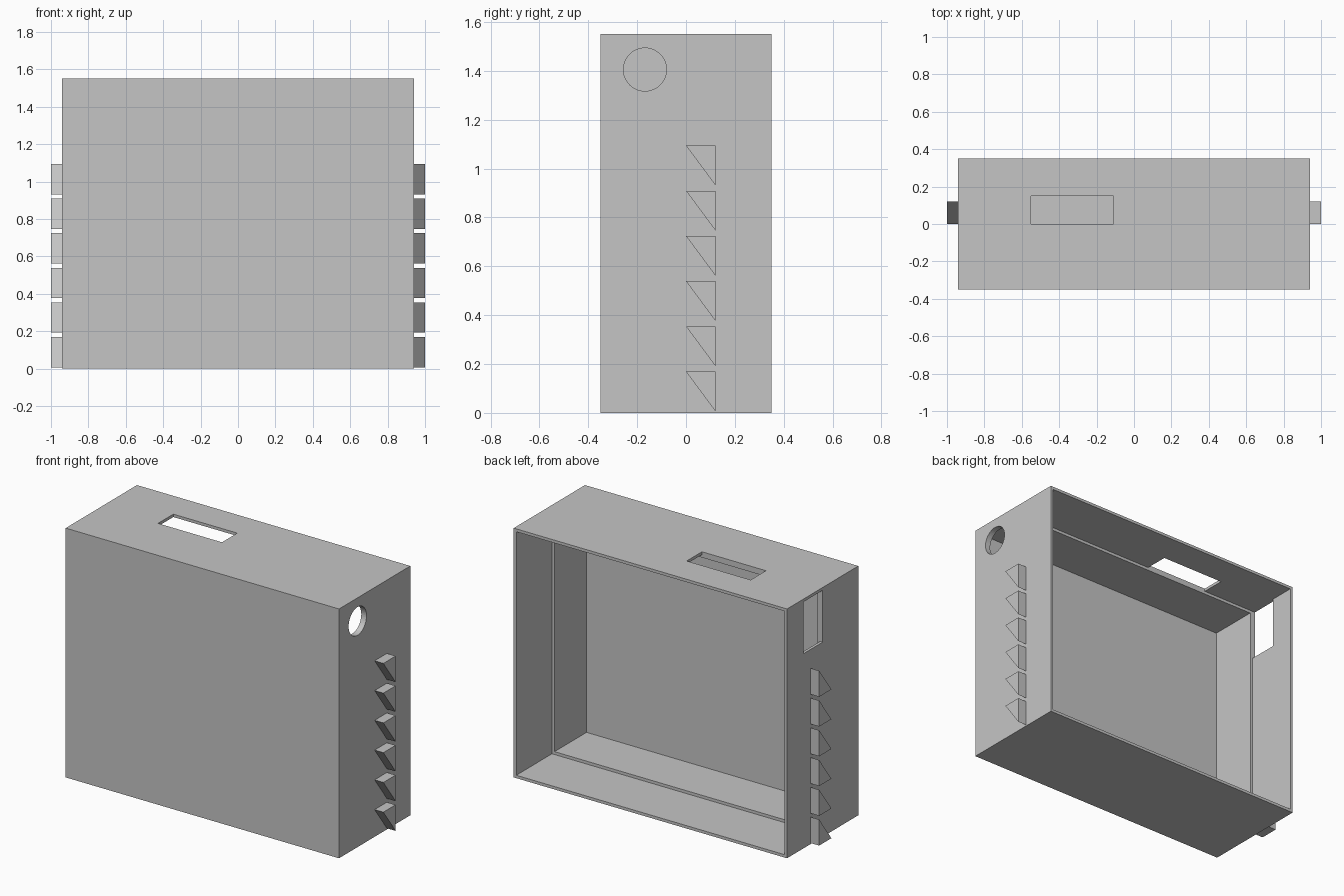
import bpy, bmesh, math
from mathutils import Matrix, Vector

if "Cube" in bpy.data.objects:
    bpy.data.objects.remove(bpy.data.objects["Cube"], do_unlink=True)

HALF_W, HALF_D, HEIGHT = 0.94, 0.35, 1.55
THIN, THICK = 0.018, 0.036

grey = bpy.data.materials.new("plain grey")
grey.use_nodes = True
colour = (0.56, 0.56, 0.56, 1)
grey.diffuse_color = colour
grey.node_tree.nodes["Principled BSDF"].inputs["Base Color"].default_value = colour


def make(name, bm):
    bmesh.ops.recalc_face_normals(bm, faces=bm.faces)
    mesh = bpy.data.meshes.new(name)
    bm.to_mesh(mesh)
    bm.free()
    mesh.materials.append(grey)
    obj = bpy.data.objects.new(name, mesh)
    bpy.context.scene.collection.objects.link(obj)
    return obj


def box(name, low, high):
    low, high = Vector(low), Vector(high)
    bm = bmesh.new()
    bmesh.ops.create_cube(bm, size=1, matrix=Matrix.Translation((low + high) / 2)
                          @ Matrix.Diagonal((*(high - low), 1)))
    return make(name, bm)


def prism(name, profile, x0, x1):
    """Extrude a (y, z) profile along x."""
    bm = bmesh.new()
    face = bm.faces.new([bm.verts.new((x0, y, z)) for y, z in profile])
    ext = bmesh.ops.extrude_face_region(bm, geom=[face])
    verts = [v for v in ext["geom"] if isinstance(v, bmesh.types.BMVert)]
    bmesh.ops.translate(bm, verts=verts, vec=(x1 - x0, 0, 0))
    return make(name, bm)


def cavity(name, wall, y0, y1):
    return box(name, (wall - HALF_W, y0, wall), (HALF_W - wall, y1, HEIGHT - wall))


# Case, open at the back, with thicker walls in its front half
case = box("case", (-HALF_W, -HALF_D, 0), (HALF_W, HALF_D, HEIGHT))
circle = [(-0.168 + 0.088 * math.cos(a), 1.405 + 0.088 * math.sin(a))
          for a in (math.tau * i / 48 for i in range(48))]
cutters = [
    cavity("rear_cavity_cutter", THIN, 0, 0.5),
    cavity("front_cavity_cutter", THICK, THICK - HALF_D, 0.1),
    box("top_slot_cutter", (-0.55, 0, 1.45), (-0.11, 0.15, 1.65)),
    box("side_slot_cutter", (-1.05, 0, 1.21), (-0.85, 0.19, HEIGHT - THIN)),
    prism("round_hole_cutter", circle, 0.85, 1.05),
]
bpy.context.view_layer.objects.active = case
for cutter in cutters:
    cutter.hide_render = True
    mod = case.modifiers.new(cutter.name, "BOOLEAN")
    mod.operation, mod.solver, mod.object = "DIFFERENCE", "EXACT", cutter
    bpy.ops.object.modifier_apply(modifier=mod.name)
    bpy.data.objects.remove(cutter, do_unlink=True)

# Rows of wedge teeth: points at the top on the left, at the bottom on the right
for i in range(6):
    low = 0.007 + 0.185 * i
    high = low + 0.162
    prism(f"left_tooth_{i + 1}", [(0, high), (0.12, high), (0.12, low)], HALF_W, 1)
    prism(f"right_tooth_{i + 1}", [(0, low), (0.12, low), (0.12, high)], -HALF_W, -1)
